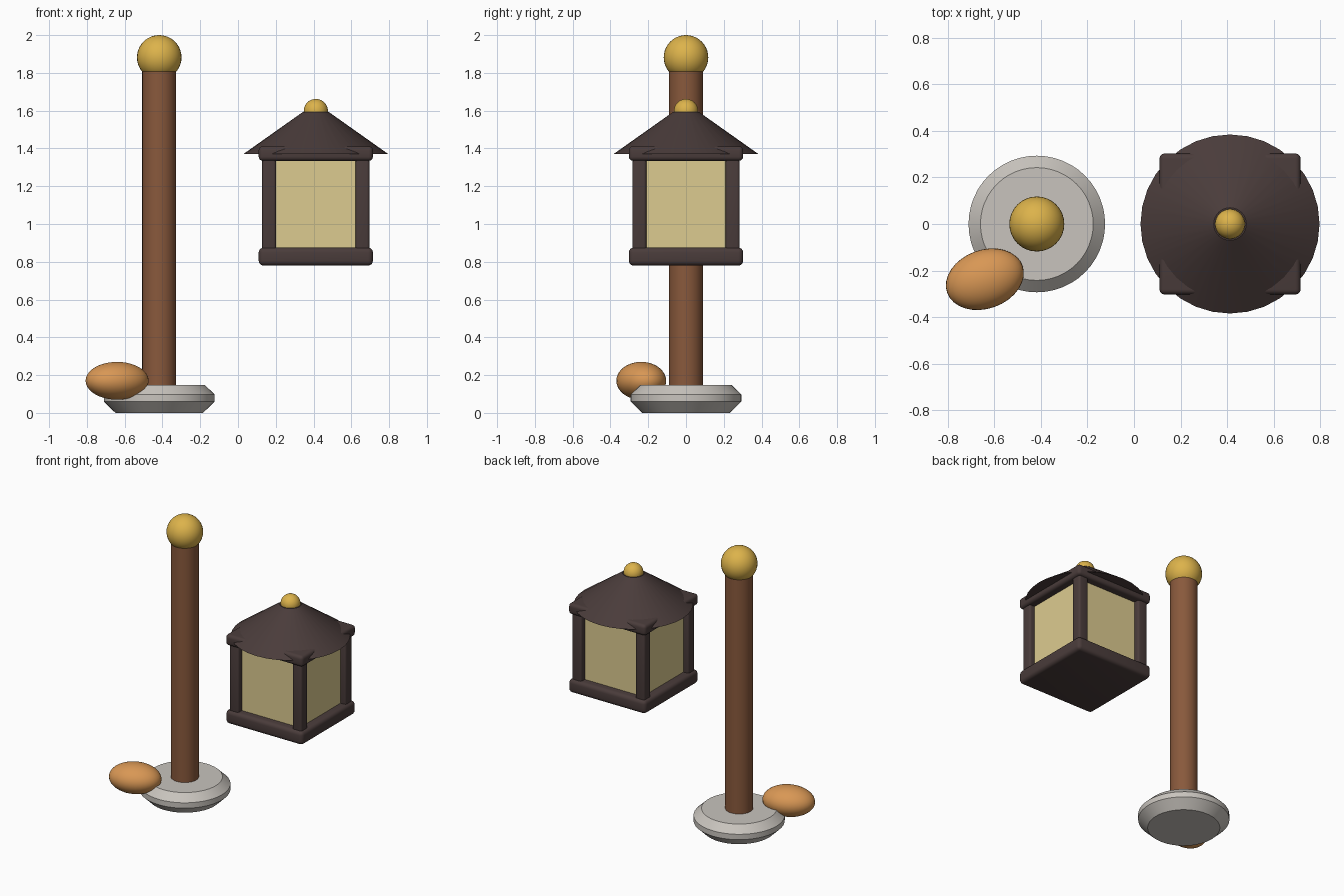
import bpy, bmesh, math
from mathutils import Matrix

if "Cube" in bpy.data.objects:
    bpy.data.objects.remove(bpy.data.objects["Cube"], do_unlink=True)


def material(name, rgb):
    m = bpy.data.materials.new(name)
    m.use_nodes = True
    m.diffuse_color = (*rgb, 1)
    bsdf = next(n for n in m.node_tree.nodes if n.type == 'BSDF_PRINCIPLED')
    bsdf.inputs["Base Color"].default_value = (*rgb, 1)
    return m


wood = material("brown wood", (0.25, 0.10, 0.045))
gold = material("gold", (0.72, 0.45, 0.07))
stone = material("pale stone", (0.58, 0.55, 0.51))
iron = material("dark iron", (0.068, 0.045, 0.043))
glass = material("warm glass", (0.72, 0.60, 0.28))
clay = material("orange clay", (0.69, 0.31, 0.09))


def finish(name, bm, mat, loc, smooth=True):
    bmesh.ops.recalc_face_normals(bm, faces=bm.faces)
    mesh = bpy.data.meshes.new(name)
    bm.to_mesh(mesh)
    bm.free()
    mesh.materials.append(mat)
    obj = bpy.data.objects.new(name, mesh)
    bpy.context.scene.collection.objects.link(obj)
    obj.location = loc
    if smooth:
        bpy.ops.object.select_all(action='DESELECT')
        obj.select_set(True)
        bpy.context.view_layer.objects.active = obj
        bpy.ops.object.shade_smooth_by_angle(angle=math.radians(35))
    return obj


def lathe(name, profile, mat, x, sides=32):
    """Turn (radius, height) points into a capped solid."""
    bm = bmesh.new()
    rings = [[bm.verts.new((r * math.cos(i * math.tau / sides),
                            r * math.sin(i * math.tau / sides), z))
              for i in range(sides)] for r, z in profile]
    for low, high in zip(rings, rings[1:]):
        for i in range(sides):
            j = (i + 1) % sides
            bm.faces.new((low[i], low[j], high[j], high[i]))
    bm.faces.new(rings[0])
    bm.faces.new(rings[-1])
    return finish(name, bm, mat, (x, 0, 0))


def ball(name, radii, mat, loc, turn=0):
    bm = bmesh.new()
    bmesh.ops.create_uvsphere(bm, u_segments=32, v_segments=20, radius=1,
                              matrix=Matrix.Rotation(turn, 4, 'Z') @ Matrix.Diagonal((*radii, 1)))
    return finish(name, bm, mat, loc)


def box(name, size, mat, loc, bevel=0):
    bm = bmesh.new()
    bmesh.ops.create_cube(bm, size=1, matrix=Matrix.Diagonal((*size, 1)))
    if bevel:
        bmesh.ops.bevel(bm, geom=bm.edges[:], offset=bevel, segments=4,
                        profile=0.5, affect='EDGES')
    return finish(name, bm, mat, loc, bool(bevel))


# Standing post with stone foot and gold finial
POST = -0.417
lathe("stone_base", [(0.232, 0), (0.293, 0.06), (0.293, 0.098), (0.242, 0.147)], stone, POST, 48)
lathe("post", [(0.09, 0.1), (0.09, 1.813)], wood, POST)
ball("post_finial", (0.118, 0.118, 0.118), gold, (POST, 0, 1.882))

# Egg-shaped pebble resting on the foot
ball("pebble", (0.172, 0.126, 0.1), clay, (-0.64, -0.237, 0.17), math.radians(20))

# Lantern
LAMP = 0.412
box("lantern_bottom", (0.605, 0.605, 0.095), iron, (LAMP, 0, 0.8275), 0.026)
box("lantern_top_plate", (0.605, 0.605, 0.077), iron, (LAMP, 0, 1.373), 0.022)
box("lantern_glass", (0.49, 0.49, 0.48), glass, (LAMP, 0, 1.105))
for side, sx in (("left", 1), ("right", -1)):
    for end, sy in (("front", -1), ("back", 1)):
        box(f"lantern_upright_{end}_{side}", (0.074, 0.074, 0.49), iron,
            (LAMP + sx * 0.247, sy * 0.247, 1.105), 0.014)
lathe("lantern_roof", [(0.384, 1.37), (0.07, 1.592)], iron, LAMP)
ball("lantern_finial", (0.064, 0.064, 0.064), gold, (LAMP, 0, 1.598))
